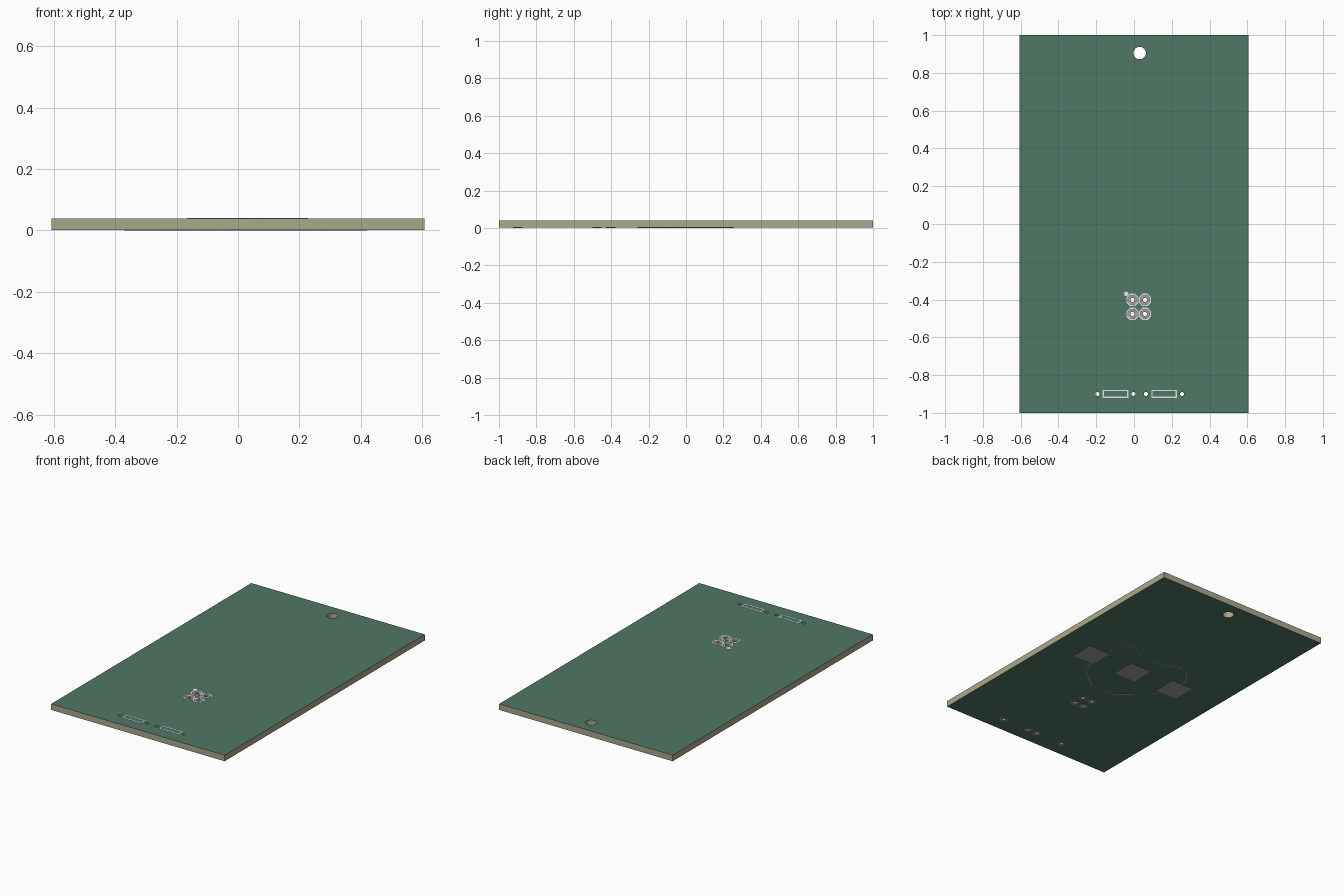
import bpy, math
from mathutils import Vector

if "Cube" in bpy.data.objects:
    bpy.data.objects.remove(bpy.data.objects["Cube"])


def material(name, srgb):
    m = bpy.data.materials.new(name)
    m.diffuse_color = [((c / 255 + 0.055) / 1.055) ** 2.4 for c in srgb] + [1]
    m.use_nodes = True
    m.node_tree.nodes["Principled BSDF"].inputs["Base Color"].default_value = m.diffuse_color
    return m


GREEN = material("green solder mask", (80, 119, 101))
BEIGE = material("beige board core", (172, 168, 140))
SILVER = material("silver pad", (166, 160, 158))
WHITE = material("white print", (226, 228, 226))


def circle(x, y, r, n=20, turn=0.0):
    return [(x + r * math.cos(turn + math.tau * i / n),
             y + r * math.sin(turn + math.tau * i / n)) for i in range(n)]


def rect(x, y, w, h):
    return [(x - w / 2, y - h / 2), (x + w / 2, y - h / 2),
            (x + w / 2, y + h / 2), (x - w / 2, y + h / 2)]


def strip(points, width):
    """Outline of a thin line that follows the points."""
    pts = [Vector(p) for p in points]
    left, right = [], []
    for i, p in enumerate(pts):
        d = (pts[min(i + 1, len(pts) - 1)] - pts[max(i - 1, 0)]).normalized()
        n = Vector((-d.y, d.x)) * width / 2
        left.append(p + n)
        right.append(p - n)
    return left + right[::-1]


def plate(name, outlines, z0, z1, mat):
    """Flat plate from outlines; an outline inside another becomes a hole."""
    cu = bpy.data.curves.new(name, 'CURVE')
    cu.dimensions = '2D'
    cu.fill_mode = 'BOTH'
    cu.extrude = (z1 - z0) / 2
    for outline in outlines:
        s = cu.splines.new('POLY')
        s.points.add(len(outline) - 1)
        for pt, co in zip(s.points, outline):
            pt.co = (co[0], co[1], 0, 1)
        s.use_cyclic_u = True
    tmp = bpy.data.objects.new(name + "_outline", cu)
    bpy.context.collection.objects.link(tmp)
    dg = bpy.context.evaluated_depsgraph_get()
    me = bpy.data.meshes.new_from_object(tmp.evaluated_get(dg))
    bpy.data.objects.remove(tmp)
    me.materials.clear()
    me.materials.append(mat)
    for p in me.polygons:
        p.use_smooth = False
        p.material_index = 0
    ob = bpy.data.objects.new(name, me)
    ob.location.z = (z0 + z1) / 2
    bpy.context.collection.objects.link(ob)
    return ob


T = 0.001                      # thickness of pads and print
BOTTOM, TOP = T, 0.04 - T
HEADER = [(x, y) for x in (-0.008, 0.058) for y in (-0.402, -0.476)]
LEADS = [(x, -0.9) for x in (-0.194, -0.003, 0.063, 0.254)]
R = 0.011                      # drill radius

# board with drilled holes: green faces, beige edges
holes = [circle(0.03, 0.905, 0.033, 32)] + [circle(x, y, R) for x, y in HEADER + LEADS]
board = plate("board", [rect(0, 0, 1.214, 2)] + holes, BOTTOM, TOP, GREEN)
board.data.materials.append(BEIGE)
for p in board.data.polygons:
    p.material_index = 0 if abs(p.normal.z) > 0.5 else 1

# ring pads
for i, (x, y) in enumerate(HEADER + LEADS):
    ring = [circle(x, y, 0.025), circle(x, y, R)]
    plate(f"bottom_ring_pad_{i}", ring, 0, BOTTOM, SILVER)
    if i < len(HEADER):
        plate(f"top_ring_pad_{i}", ring, TOP, TOP + T, SILVER)
        # printed octagon around each header pin
        plate(f"header_print_{i}", [circle(x, y, 0.0355, 8, math.pi / 8),
                                    circle(x, y, 0.0285, 8, math.pi / 8)],
              TOP, TOP + T, WHITE)
plate("pin_one_dot", [circle(-0.041, -0.37, 0.012)], TOP, TOP + T, WHITE)

# printed resistor outlines
for i, x in enumerate((-0.098, 0.160)):
    plate(f"resistor_print_{i}", [rect(x, -0.899, 0.136, 0.042),
                                  rect(x, -0.899, 0.122, 0.028)],
          TOP, TOP + T, WHITE)

# square contact pads underneath
for i, x in enumerate((0.345, 0.025, -0.295)):
    plate(f"square_pad_{i}", [rect(x, 0.02, 0.15, 0.15)], 0, BOTTOM, SILVER)

# thin traces underneath
TRACES = [
    [(0.29, 0.097), (0.285, 0.18), (0.27, 0.23), (0.226, 0.251), (0.161, 0.229),
     (0.10, 0.195), (0.047, 0.185), (-0.06, 0.214), (-0.151, 0.244),
     (-0.229, 0.216), (-0.278, 0.149), (-0.29, 0.097)],
    [(0.289, -0.057), (0.252, -0.142), (0.11, -0.256), (-0.063, -0.25), (-0.144, -0.181)],
    [(-0.22, -0.11), (-0.255, -0.057)],
]
for i, pts in enumerate(TRACES):
    plate(f"trace_{i}", [strip(pts, 0.007)], 0, BOTTOM, SILVER)
